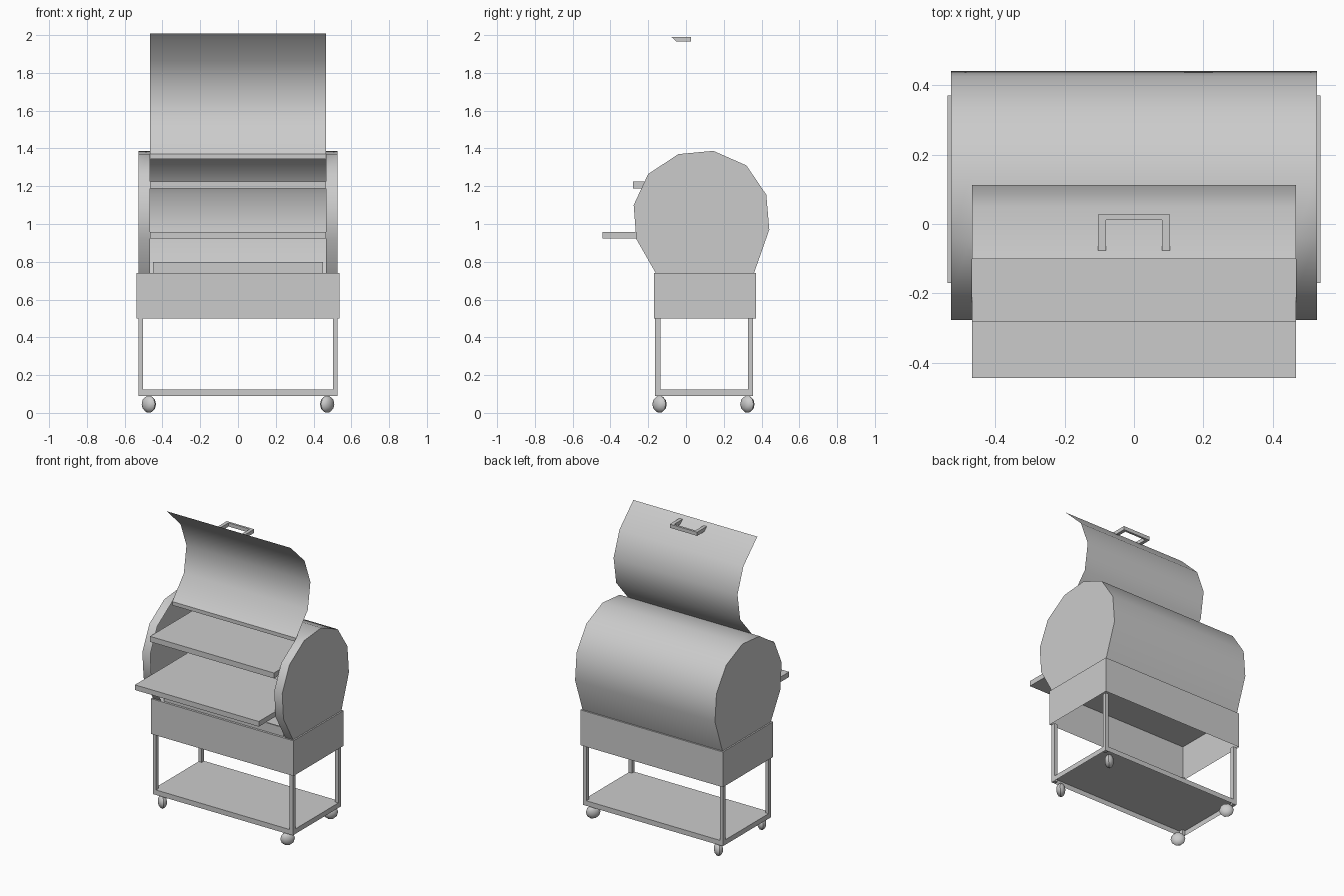
import bpy, bmesh, math
from mathutils import Matrix, Vector

if "Cube" in bpy.data.objects:
    bpy.data.objects.remove(bpy.data.objects["Cube"])

steel = bpy.data.materials.new("grey_steel")
steel.use_nodes = True
steel.diffuse_color = (0.6, 0.6, 0.6, 1)
steel.node_tree.nodes["Principled BSDF"].inputs["Base Color"].default_value = (0.6, 0.6, 0.6, 1)


def finish(bm, name, smooth=False):
    mesh = bpy.data.meshes.new(name)
    bm.to_mesh(mesh)
    bm.free()
    mesh.materials.append(steel)
    obj = bpy.data.objects.new(name, mesh)
    bpy.context.collection.objects.link(obj)
    if smooth:
        bpy.ops.object.select_all(action='DESELECT')
        obj.select_set(True)
        bpy.context.view_layer.objects.active = obj
        bpy.ops.object.shade_smooth_by_angle(angle=math.radians(45))
    return obj


def box(name, x, y, z, open_bottom=False):
    """Box from (min, max) ranges, optionally without its floor."""
    bm = bmesh.new()
    bmesh.ops.create_cube(bm, size=1)
    for v in bm.verts:
        v.co = [r[0] if c < 0 else r[1] for c, r in zip(v.co, (x, y, z))]
    if open_bottom:
        bm.normal_update()
        low = [f for f in bm.faces if f.normal.z < -0.9]
        bmesh.ops.delete(bm, geom=low, context='FACES_ONLY')
    return finish(bm, name)


# Barrel outline in (y, z): front arc is the lid opening, back arc stays closed
HINGE = (-0.04, 1.37)
front = [(-0.16, 0.74), (-0.263, 0.92), (-0.277, 1.10), (-0.20, 1.265), HINGE]
back = [(0.145, 1.387), (0.32, 1.31), (0.425, 1.155), (0.441, 0.97), (0.36, 0.74)]
outline = front + back
END, OPEN = 0.527, 0.467

# Barrel: skin with a front opening, plus flat ends
bm = bmesh.new()
rows = [[bm.verts.new((x, y, z)) for y, z in outline] for x in (-END, -OPEN, OPEN, END)]
for c in range(3):
    for i in range(len(outline) - 1):
        if c == 1 and i < len(front) - 1:
            continue
        bm.faces.new((rows[c][i], rows[c + 1][i], rows[c + 1][i + 1], rows[c][i + 1]))
bm.faces.new(rows[0])
bm.faces.new(rows[3][::-1])
bmesh.ops.recalc_face_normals(bm, faces=bm.faces)
finish(bm, "barrel", True)

# Lid: the front arc swung open about the hinge
bm = bmesh.new()
swing = Matrix.Rotation(math.radians(196.2), 2)
pivot = Vector(HINGE)
arc = [pivot + swing @ (Vector(p) - pivot) for p in front]
lid = [[bm.verts.new((x, p.x, p.y)) for p in arc] for x in (-OPEN, OPEN)]
for i in range(len(arc) - 1):
    bm.faces.new((lid[0][i], lid[0][i + 1], lid[1][i + 1], lid[1][i]))
finish(bm, "lid", True)

# Rims along the opening
box("hinge_strip", (-OPEN, OPEN), (-0.04, -0.03), (1.345, 1.37))
box("lower_lip", (-0.45, 0.45), (-0.155, -0.145), (0.74, 0.80))

# Lid handle: two arms, cut to the slope of the lid, and a grip
for side, x in (("right", (-0.103, -0.08)), ("left", (0.08, 0.103))):
    arm = box(side + "_handle_arm", x, (-0.077, 0.027), (1.965, 1.99))
    for v in arm.data.vertices:
        if v.co.y < 0 and v.co.z < 1.97:
            v.co.y += 0.028
box("handle_grip", (-0.08, 0.08), (0.012, 0.027), (1.965, 1.99))

# Cooking shelves
box("upper_shelf", (-OPEN, OPEN), (-0.28, 0.28), (1.188, 1.225))
box("lower_shelf", (-OPEN, OPEN), (-0.443, 0.13), (0.922, 0.957))

# Base cabinet, open underneath, and the bottom rack
box("base_box", (-0.537, 0.537), (-0.17, 0.37), (0.50, 0.74), True)
box("bottom_rack", (-0.527, 0.527), (-0.163, 0.355), (0.09, 0.124), True)

# Legs and swivelled wheels at the four corners
for side, s in (("right", -1), ("left", 1)):
    for end, leg_y, wheel_y in (("front", (-0.163, -0.136), -0.14), ("back", (0.328, 0.355), 0.325)):
        box(f"{end}_{side}_leg", sorted((s * 0.503, s * 0.527)), leg_y, (0.09, 0.50))
        bm = bmesh.new()
        place = (Matrix.Translation((s * 0.472, wheel_y, 0.046))
                 @ Matrix.Rotation(math.radians(-45 * s), 4, 'Z')
                 @ Matrix.Rotation(math.radians(90), 4, 'Y')
                 @ Matrix.Diagonal((0.046, 0.046, 0.028, 1)))
        bmesh.ops.create_uvsphere(bm, u_segments=10, v_segments=6, radius=1, matrix=place)
        finish(bm, f"{end}_{side}_wheel", True)
